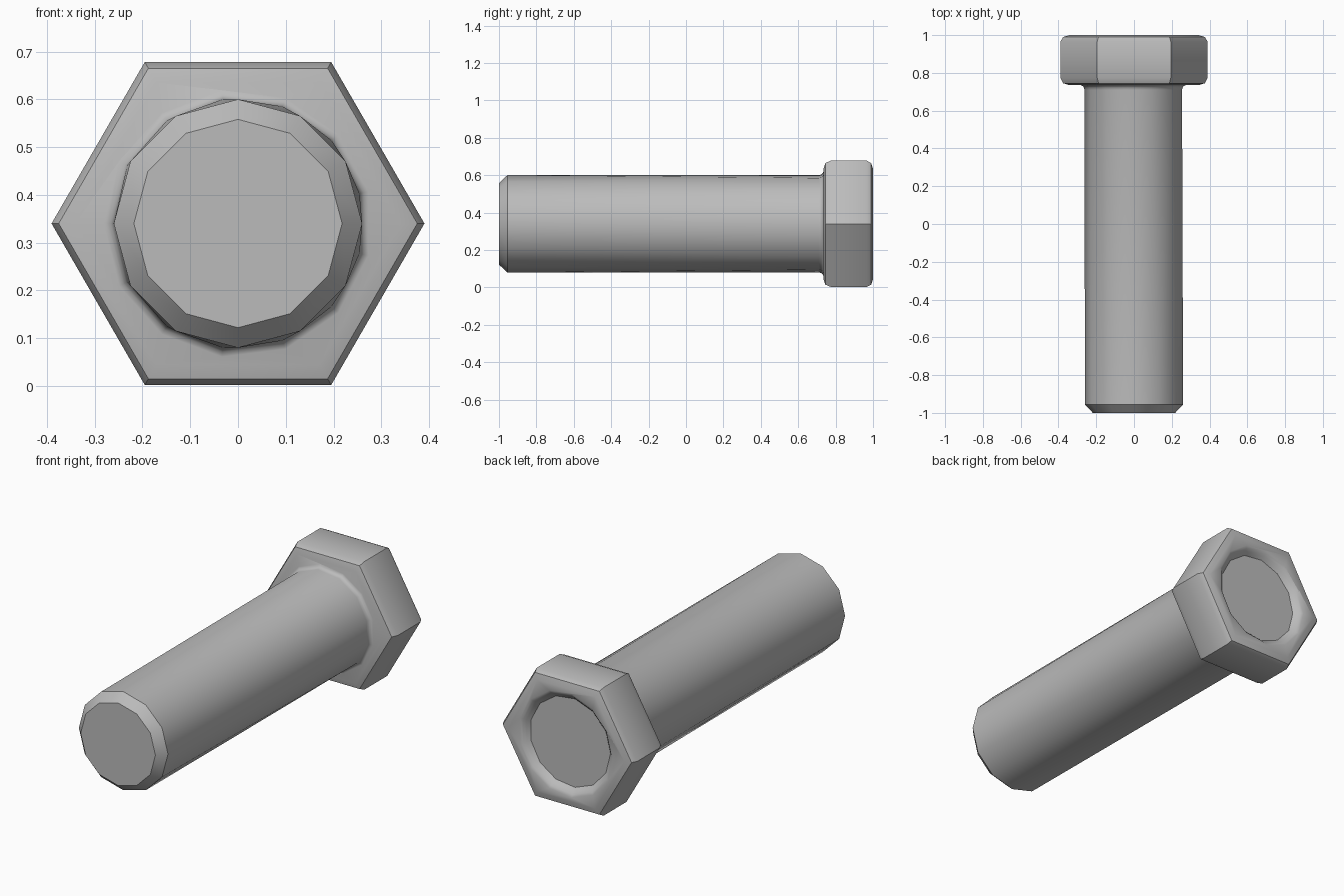
import bpy, bmesh
from math import cos, sin, pi, radians

cube = bpy.data.objects.get("Cube")
if cube:
    bpy.data.objects.remove(cube)

AXIS_Z = 0.34

steel = bpy.data.materials.new("grey steel")
steel.use_nodes = True
color = (0.5, 0.5, 0.5, 1)
steel.diffuse_color = color
steel.node_tree.nodes["Principled BSDF"].inputs["Base Color"].default_value = color


def ring(bm, sides, radius, y):
    """Polygon around the bolt axis, first corner on the -x side."""
    return [bm.verts.new((-radius * cos(2 * pi * i / sides), y,
                          AXIS_Z + radius * sin(2 * pi * i / sides)))
            for i in range(sides)]


def stitch(bm, a, b):
    """Join two rings, which may have different numbers of corners."""
    n, m = len(a), len(b)
    i = j = 0
    while i < n or j < m:
        ahead = (i + 1) * m - (j + 1) * n
        corners = [a[i % n], b[j % m]]
        if ahead >= 0:
            j += 1
            corners.append(b[j % m])
        if ahead <= 0:
            i += 1
            corners.append(a[i % n])
        bm.faces.new(corners)


# Sides, radius and y of each ring, from the tip to the floor of the head recess
HEX = 2 / 3 ** 0.5
profile = [
    # shaft tip chamfer
    (12, 0.218, -1), (12, 0.26, -0.955),
    # shaft end with fillet into the head
    (13, 0.262, 0.71), (13, 0.265, 0.722), (13, 0.271, 0.73), (13, 0.281, 0.735),
    # hexagonal head with rounded rims
    (6, 0.295 * HEX, 0.735), (6, 0.325 * HEX, 0.745), (6, 0.338 * HEX, 0.775),
    (6, 0.338 * HEX, 0.965), (6, 0.325 * HEX, 0.99), (6, 0.295 * HEX, 1),
    # shallow round recess
    (13, 0.275, 1), (13, 0.262, 0.993), (13, 0.25, 0.982), (13, 0.235, 0.965),
]

bm = bmesh.new()
rings = [ring(bm, *p) for p in profile]
for a, b in zip(rings, rings[1:]):
    stitch(bm, a, b)
bm.faces.new(rings[0])
bm.faces.new(rings[-1])
bmesh.ops.recalc_face_normals(bm, faces=bm.faces)

mesh = bpy.data.meshes.new("hex_bolt")
bm.to_mesh(mesh)
bm.free()
mesh.materials.append(steel)
bolt = bpy.data.objects.new("hex_bolt", mesh)
bpy.context.collection.objects.link(bolt)

bpy.ops.object.select_all(action="DESELECT")
bolt.select_set(True)
bpy.context.view_layer.objects.active = bolt
bpy.ops.object.shade_smooth_by_angle(angle=radians(40))
